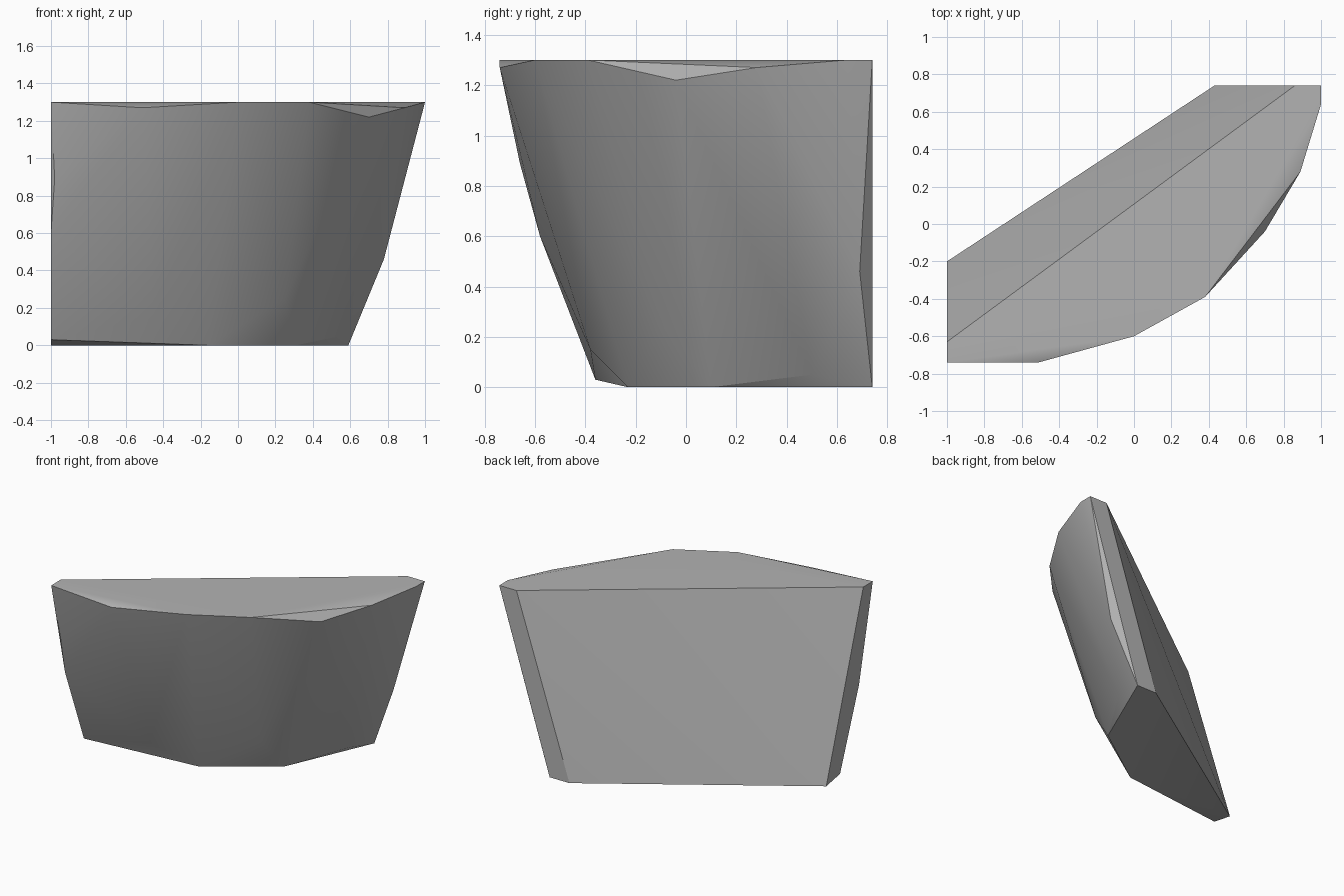
import bpy
import bmesh
from math import radians
from mathutils import Vector

# Remove the default cube
cube = bpy.data.objects.get("Cube")
if cube:
    bpy.data.objects.remove(cube, do_unlink=True)


def flat_material(name, colour):
    """Create a plain material with one colour."""
    material = bpy.data.materials.new(name)
    material.use_nodes = True
    rgba = (*colour, 1.0)
    material.diffuse_color = rgba
    shader = material.node_tree.nodes["Principled BSDF"]
    shader.inputs["Base Color"].default_value = rgba
    shader.inputs["Roughness"].default_value = 0.9
    return material


def hull_object(name, corners, material):
    """Wrap a faceted convex solid around the given corners."""
    mesh = bpy.data.meshes.new(name)
    bm = bmesh.new()
    for corner in corners:
        bm.verts.new(Vector(corner))
    result = bmesh.ops.convex_hull(bm, input=bm.verts[:])
    unused = {v for v in result["geom_interior"] + result["geom_unused"]
              if isinstance(v, bmesh.types.BMVert)}
    bmesh.ops.delete(bm, geom=list(unused), context="VERTS")
    # Merge coplanar triangles into clean flat faces
    bmesh.ops.dissolve_limit(bm, angle_limit=radians(1),
                             verts=bm.verts[:], edges=bm.edges[:])
    bmesh.ops.recalc_face_normals(bm, faces=bm.faces[:])
    bm.to_mesh(mesh)
    bm.free()
    mesh.materials.append(material)
    obj = bpy.data.objects.new(name, mesh)
    bpy.context.collection.objects.link(obj)
    return obj


TOP = 1.3

# Flat top outline, cut straight at both ends and along the back
top_rim = [(x, y, TOP) for x, y in (
    (-1, -.63), (-1, -.74), (0, -.6), (.38, -.39),
    (1, .64), (1, .74), (.86, .74))]

# Chipped corners just under the top
chips = [(-.51, -.74, 1.27), (.7, -.04, 1.22), (.89, .28, 1.27)]

# Rounded belly of the front side and the two ends
belly = [(-1, -.58, .6), (-.98, -.66, .89), (-.45, -.38, .15),
         (.25, -.1, .25), (.55, .5, .05), (.78, .69, .46)]

# Narrow base outline
base_rim = [(-1, -.36, .03), (-.16, -.23, 0), (.31, .1, 0),
            (.59, .74, 0), (.43, .74, 0), (-1, -.2, 0)]

stone = flat_material("stone grey", (.45, .45, .45))
rock = hull_object("rock_slab", top_rim + chips + belly + base_rim, stone)

# Soft shading across shallow facets, crisp rims
bpy.ops.object.select_all(action="DESELECT")
rock.select_set(True)
bpy.context.view_layer.objects.active = rock
bpy.ops.object.shade_smooth_by_angle(angle=radians(30))
